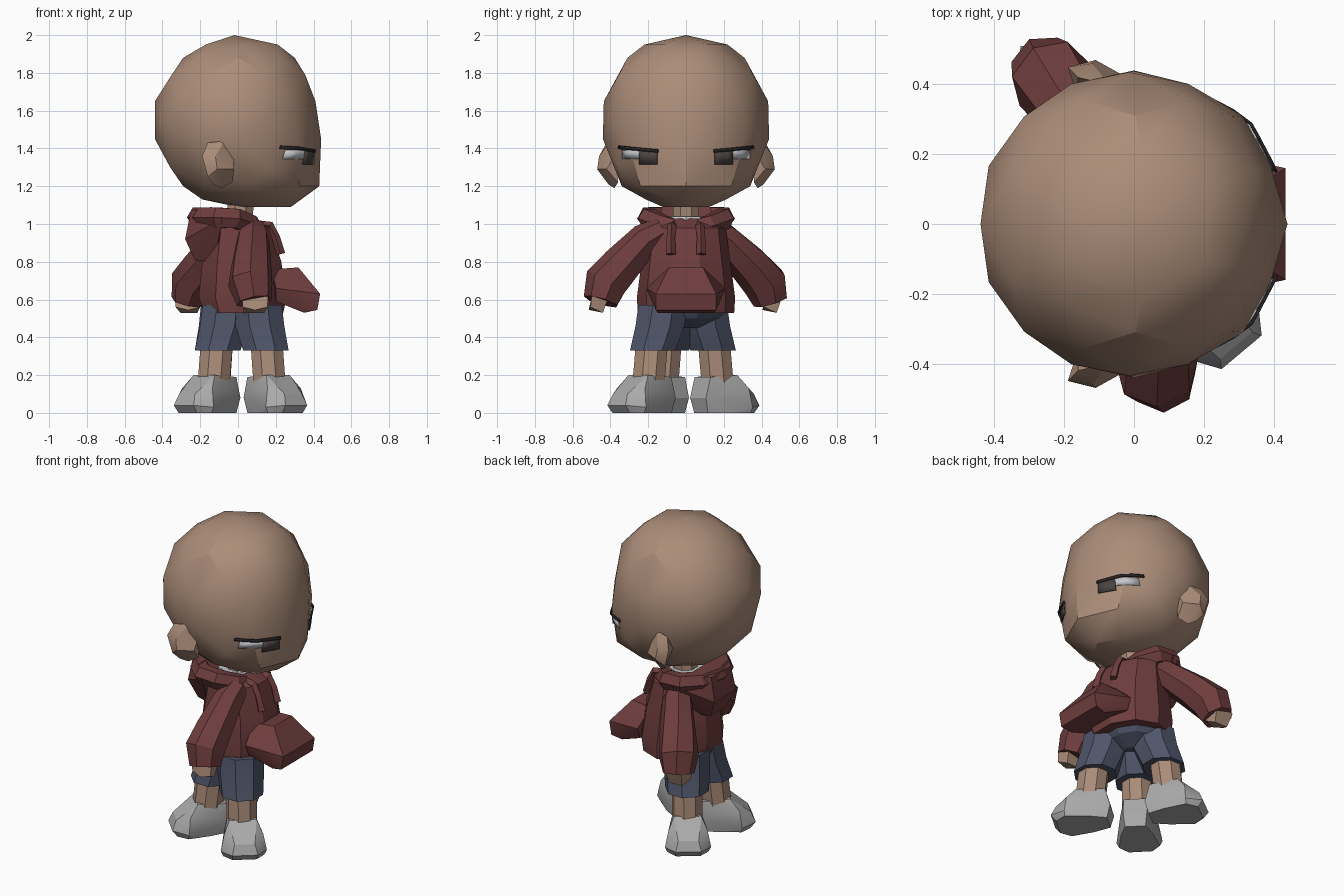
import bpy, bmesh, math
from mathutils import Vector
from mathutils.bvhtree import BVHTree

if "Cube" in bpy.data.objects:
    bpy.data.objects.remove(bpy.data.objects["Cube"])


def material(name, r, g, b):
    m = bpy.data.materials.new(name)
    m.diffuse_color = (r, g, b, 1)
    m.use_nodes = True
    m.node_tree.nodes["Principled BSDF"].inputs["Base Color"].default_value = m.diffuse_color
    return m


SKIN = material("skin", .41, .265, .19)
RED = material("dark red cloth", .16, .047, .047)
BLUE = material("blue grey cloth", .078, .09, .14)
GREY = material("shoe grey", .40, .40, .40)
WHITE = material("white", .55, .57, .60)
IRIS = material("dark iris", .07, .057, .053)
LID = material("dark lid", .022, .017, .017)


def finish(name, bm, mat):
    bmesh.ops.recalc_face_normals(bm, faces=bm.faces)
    me = bpy.data.meshes.new(name)
    bm.to_mesh(me)
    bm.free()
    me.materials.append(mat)
    ob = bpy.data.objects.new(name, me)
    bpy.context.collection.objects.link(ob)
    return ob


def hull(name, pts, mat):
    bm = bmesh.new()
    for p in pts:
        bm.verts.new(p)
    res = bmesh.ops.convex_hull(bm, input=bm.verts)
    junk = {v for v in res["geom_interior"] if isinstance(v, bmesh.types.BMVert)}
    bmesh.ops.delete(bm, geom=list(junk), context='VERTS')
    return finish(name, bm, mat)


def both(pts):
    """Mirror points across y = 0."""
    return [(x, s * y, z) for x, y, z in pts for s in (1, -1)]


def loft(name, rings, mat, closed=False):
    bm = bmesh.new()
    vs = [[bm.verts.new(p) for p in r] for r in rings]
    n, k = len(vs[0]), len(vs)
    for i in range(k if closed else k - 1):
        a, b = vs[i], vs[(i + 1) % k]
        for j in range(n):
            bm.faces.new((a[j], a[(j + 1) % n], b[(j + 1) % n], b[j]))
    if not closed:
        bm.faces.new(vs[0])
        bm.faces.new(vs[-1])
    return finish(name, bm, mat)


def tube(name, path, radii, mat, sides=7, closed=False, ref=(0, 0, 1)):
    path = [Vector(p) for p in path]
    k, rings = len(path), []
    for i, p in enumerate(path):
        a = path[i - 1] if closed or i else p
        b = path[(i + 1) % k] if closed or i < k - 1 else p
        t = (b - a).normalized()
        u = t.cross(Vector(ref)).normalized()
        w = t.cross(u)
        rings.append([p + radii[i] * (u * math.cos(q) + w * math.sin(q))
                      for q in (math.tau * j / sides for j in range(sides))])
    return loft(name, rings, mat, closed)


def ring(z, x0, x1, ry, n, turn=0.0, cy=0.0):
    c, rx = (x0 + x1) / 2, (x1 - x0) / 2
    return [(c + rx * math.cos(a), cy + ry * math.sin(a), z)
            for a in (math.tau * (j + turn) / n for j in range(n))]


def disc(p, r, n=8):
    return ring(p[2], p[0] - r, p[0] + r, r, n, .5, p[1])


# Head: rings wrapped into a faceted ball with a keeled face
head_pts = [(-.02, 0, 2.0)]
for z, x0, x1, ry, n, t in ((1.09, .0, .28, .14, 6, 0), (1.13, -.21, .34, .23, 8, .5),
                            (1.2, -.29, .43, .34, 8, 0), (1.3, -.39, .42, .395, 8, .5),
                            (1.45, -.44, .44, .44, 8, 0), (1.55, -.45, .425, .435, 8, .5),
                            (1.65, -.44, .41, .435, 8, 0), (1.79, -.38, .385, .385, 8, .5),
                            (1.88, -.29, .3, .31, 8, 0), (1.95, -.2, .24, .22, 6, .5)):
    head_pts += ring(z, x0, x1, ry, n, t)
head = hull("head", head_pts, SKIN)
hb = bmesh.new()
hb.from_mesh(head.data)
tree = BVHTree.FromBMesh(hb)


# Ears and eyes on both sides
def plate(name, corners, mat, lift):
    """Thin patch laid on the face; corners are (y, low z, high z) columns."""
    bm = bmesh.new()
    cols = []
    for y, lo, hi in corners:
        col = []
        for z in (lo, hi):
            hit = tree.ray_cast(Vector((2, y, z)), Vector((-1, 0, 0)))[0]
            col.append(bm.verts.new(hit + Vector((lift, 0, 0))))
        cols.append(col)
    for a, b in zip(cols, cols[1:]):
        bm.faces.new((a[0], b[0], b[1], a[1]))
    ob = finish(name, bm, mat)
    m = ob.modifiers.new("thickness", 'SOLIDIFY')
    m.thickness = .008


for s, side in ((-1, "right"), (1, "left")):
    hull(side + "_ear", [(x, s * y, z) for x, y, z in (
        (-.02, .36, 1.39), (-.03, .36, 1.22), (-.07, .40, 1.44), (-.16, .42, 1.43),
        (-.19, .45, 1.36), (-.12, .46, 1.36), (-.11, .47, 1.29), (-.16, .44, 1.25),
        (-.09, .38, 1.19), (-.02, .42, 1.29), (-.16, .36, 1.33), (-.13, .41, 1.21))], SKIN)
    white = [(s * y, 1.345, 1.39) for y in (.34, .30, .26, .22, .16)]
    iris = [(s * y, 1.315, 1.39) for y in (.25, .22, .19, .155)]
    lid = [(s * y, 1.378 + .09 * (y - .15), 1.395 + .09 * (y - .15))
           for y in (.36, .33, .29, .25, .22, .18, .15)]
    plate(side + "_eye_white", white, WHITE, .012)
    plate(side + "_iris", iris, IRIS, .016)
    plate(side + "_eyelid", lid, LID, .02)
hb.free()

# Neck and undershirt
loft("neck", [disc((.0, 0, .98), .075), disc((.02, 0, 1.14), .075)], SKIN)
loft("undershirt", [ring(.98, -.14, .13, .12, 8), ring(1.04, -.13, .1, .105, 8)], WHITE)

# Hoodie body
loft("hoodie_body", [ring(.53, -.19, .25, .255, 10, .5), ring(.61, -.22, .27, .26, 10, .5),
                     ring(.8, -.2, .24, .235, 10, .5), ring(.98, -.16, .18, .21, 10, .5),
                     ring(1.03, -.12, .1, .14, 10, .5)], RED)
hull("front_pocket", both([(.18, .1, .76), (.32, .09, .77), (.435, .16, .63), (.42, .16, .545),
                           (.35, .15, .53), (.2, .18, .59), (.2, .21, .66)]), RED)

# Hood: collar roll with a hanging bag at the back
collar = []
for j in range(10):
    a = math.tau * j / 10
    collar.append((-.06 + .15 * math.cos(a), .21 * math.sin(a),
                   1.035 - .065 * max(0, math.cos(a)) ** 2))
tube("hood_collar", collar, [.045 if j == 0 else .06 for j in range(10)], RED, 6, True)
hull("hood_back", both([(-.25, .1, 1.07), (-.14, .2, 1.09), (-.28, .11, .92), (-.23, .08, .81),
                        (-.13, .1, .8), (-.08, .26, 1.03), (-.1, .18, .92)]), RED)
for s, side in ((-1, "right"), (1, "left")):
    tube(side + "_drawstring", [(.08, s * .06, 1.0), (.17, s * .075, .99), (.2, s * .08, .93),
                                (.225, s * .08, .84)], [.022, .024, .022, .026], RED, 4,
         ref=(0, 1, 0))

# Arms swing in opposite directions
for side, path, hand in (
        ("right", [(.08, -.12, .97), (.08, -.21, .92), (.07, -.34, .78), (.065, -.42, .69),
                   (.085, -.45, .59)], (.09, -.46, .575)),
        ("left", [(-.05, .12, .97), (-.08, .2, .92), (-.18, .34, .78), (-.24, .42, .69),
                  (-.26, .45, .59)], (-.265, .46, .575))):
    tube(side + "_sleeve", path, [.07, .09, .11, .12, .095], RED, 7, ref=(1, 0, 0))
    hx, hy, hz = hand
    hull(side + "_hand", [(hx + dx, hy + dy, hz + dz) for dx, dy, dz in (
        (-.07, -.04, .04), (.07, -.04, .04), (-.06, .05, .04), (.06, .05, .04),
        (-.065, -.04, -.015), (.065, -.045, -.015), (-.04, .02, -.045), (.05, .02, -.045),
        (.0, -.055, -.03))], SKIN)

# Shorts waist
loft("shorts_waist", [ring(.45, -.08, .08, .08, 10, .5), ring(.5, -.15, .17, .18, 10, .5),
                      ring(.58, -.18, .22, .235, 10, .5)], BLUE)

# Three legs, each with shorts leg, shin and a shoe pointing outward
for name, deg, toe in (("front_leg", -50, .48), ("right_back_leg", -136, .40),
                       ("left_back_leg", 127, .43)):
    a = math.radians(deg)
    c, s = math.cos(a), math.sin(a)

    def at(u, v, z):
        return (u * c - v * s, u * s + v * c, z)

    leg = toe - .2
    loft(name + "_shorts", [disc(at(leg - .05, 0, .33), .13), disc(at(leg - .1, 0, .46), .14),
                            disc(at(leg - .12, 0, .57), .14)], BLUE)
    loft(name + "_shin", [disc(at(leg - .02, 0, .15), .092), disc(at(leg - .05, 0, .42), .092)],
         SKIN)
    h = toe - .35
    shoe = [(h + .02, .06, 0), (h, .07, .08), (h + .03, .07, .19), (h + .2, .08, .2),
            (h + .12, .1, .12), (h + .12, .095, 0), (toe - .09, .135, .03), (toe - .1, .115, .13),
            (toe - .025, .06, .1), (toe, .075, .04), (toe - .03, .07, 0), (toe - .09, .12, 0)]
    hull(name + "_shoe", [at(u, k * v, z) for u, v, z in shoe for k in (1, -1)], GREY)

# Soft facets
for ob in bpy.context.collection.objects:
    ob.select_set(True)
bpy.context.view_layer.objects.active = head
bpy.ops.object.shade_smooth_by_angle(angle=math.radians(25))
